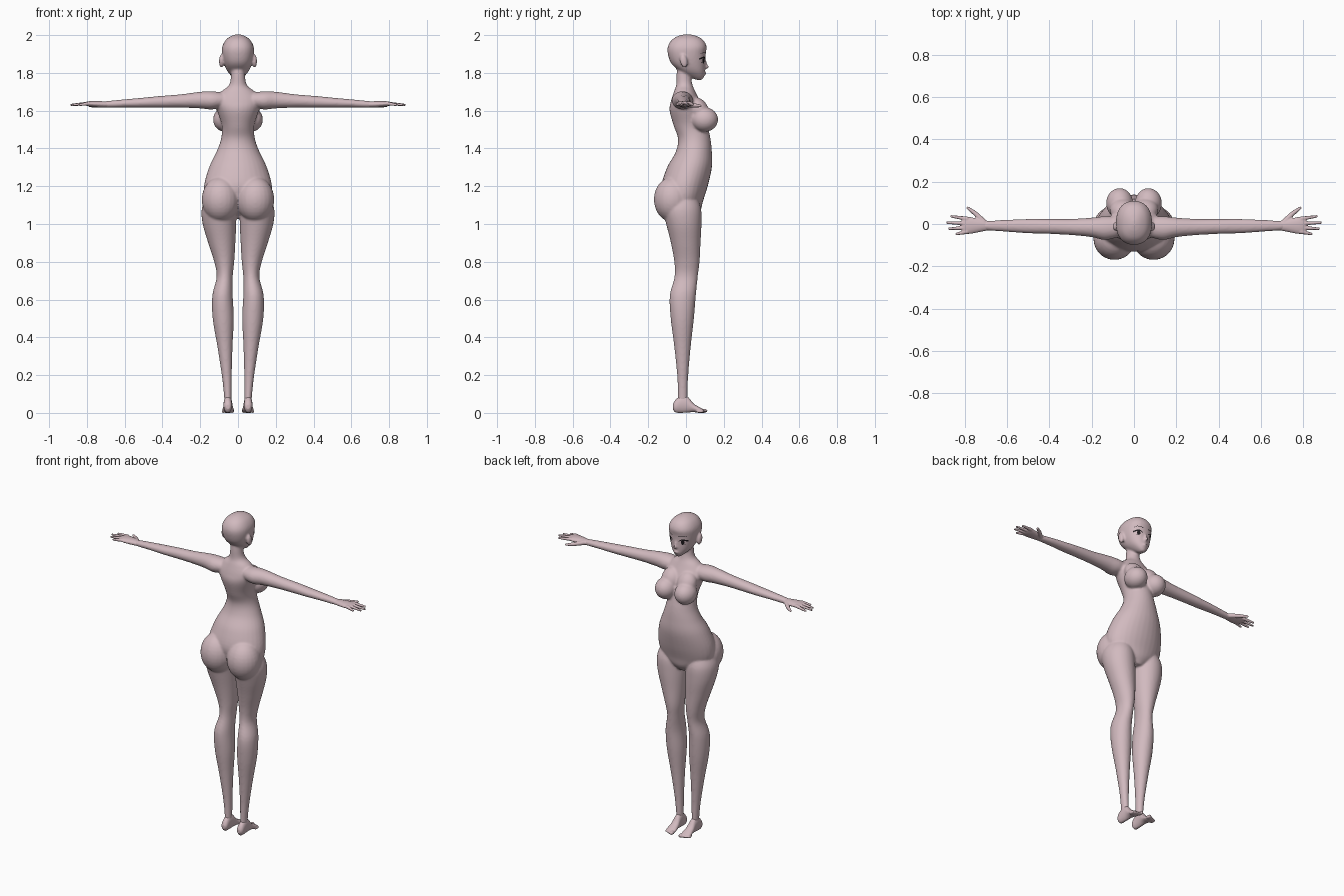
import bpy, bmesh
from math import sin, cos, pi
from mathutils import Vector, Matrix
from mathutils.bvhtree import BVHTree

if "Cube" in bpy.data.objects:
    bpy.data.objects.remove(bpy.data.objects["Cube"])


def material(name, rgb):
    mat = bpy.data.materials.new(name)
    mat.use_nodes = True
    mat.diffuse_color = (*rgb, 1)
    mat.node_tree.nodes["Principled BSDF"].inputs["Base Color"].default_value = (*rgb, 1)
    return mat


skin = material("pale pink skin", (.64, .49, .52))
dark = material("near black", (.012, .01, .012))


def catmull(a, b, c, d, t):
    return [(2*q + (r-p)*t + (2*p-5*q+4*r-s)*t*t + (3*q-p-3*r+s)*t**3) / 2
            for p, q, r, s in zip(a, b, c, d)]


def loft(bm, axis, sections, side=1, power=2.0, count=32, steps=5):
    """Smooth tube through sections given as (position, min a, max a, min b, max b)."""
    rows = []
    last = len(sections) - 1
    for i in range(last):
        a, b, c, d = (sections[max(0, min(last, i + k))] for k in (-1, 0, 1, 2))
        rows += [catmull(a, b, c, d, j / steps) for j in range(steps)]
    rows.append(sections[-1])
    rings = []
    for pos, a0, a1, b0, b1 in rows:
        ring = []
        for k in range(count):
            t = 2 * pi * k / count
            u, v = (abs(f)**(2 / power) * (1 if f > 0 else -1) for f in (cos(t), sin(t)))
            a = (a0 + a1) / 2 + (a1 - a0) / 2 * u
            b = (b0 + b1) / 2 + (b1 - b0) / 2 * v
            x, y, z = {"X": (pos, a, b), "Y": (a, pos, b), "Z": (a, b, pos)}[axis]
            ring.append(bm.verts.new((x * side, y, z)))
        rings.append(ring)
    for lo, hi in zip(rings, rings[1:]):
        for k in range(count):
            n = (k + 1) % count
            bm.faces.new((lo[k], lo[n], hi[n], hi[k]))
    bm.faces.new(rings[0])
    bm.faces.new(rings[-1])


def ball(bm, centre, radii, side=1, tilt=0):
    x, y, z = centre
    mat = (Matrix.Translation((x * side, y, z)) @ Matrix.Rotation(tilt, 4, "X")
           @ Matrix.Diagonal((*radii, 1)))
    bmesh.ops.create_uvsphere(bm, u_segments=24, v_segments=16, radius=1, matrix=mat)


def finger(bm, start, end, r0, r1, side):
    """Tapered rod with rounded ends."""
    for i in range(13):
        t = i / 12
        r = r0 + (r1 - r0) * t
        ball(bm, Vector(start).lerp(Vector(end), t), (r, r, r), side)


def finish(name, bm, voxel, passes):
    """Fuse overlapping volumes into one soft skin."""
    bmesh.ops.recalc_face_normals(bm, faces=bm.faces)
    mesh = bpy.data.meshes.new(name)
    bm.to_mesh(mesh)
    bm.free()
    mesh.materials.append(skin)
    obj = bpy.data.objects.new(name, mesh)
    bpy.context.collection.objects.link(obj)
    fuse = obj.modifiers.new("fuse", "REMESH")
    fuse.mode = "VOXEL"
    fuse.voxel_size = voxel
    fuse.use_smooth_shade = True
    soft = obj.modifiers.new("soften", "SMOOTH")
    soft.factor = .5
    soft.iterations = passes
    return obj


# Torso and neck
bm = bmesh.new()
torso = [(1.03, .04, -.04, .05), (1.07, .11, -.08, .077), (1.12, .17, -.11, .09),
         (1.2, .18, -.13, .115), (1.3, .153, -.1, .137), (1.38, .115, -.055, .137),
         (1.45, .09, -.042, .13), (1.52, .086, -.065, .115), (1.6, .11, -.087, .097),
         (1.65, .125, -.08, .075), (1.7, .09, -.064, .05), (1.735, .048, -.052, .035),
         (1.79, .037, -.05, .025), (1.86, .037, -.045, .02)]
loft(bm, "Z", [(z, -x, x, b, f) for z, x, b, f in torso])

# Head with nose, lips and chin
head = [(1.763, .012, .055, .085), (1.78, .032, .015, .096), (1.81, .057, -.035, .1),
        (1.85, .074, -.078, .102), (1.9, .084, -.096, .104), (1.94, .083, -.096, .109),
        (1.975, .064, -.075, .09), (1.995, .036, -.042, .056), (2.004, .01, -.01, .02)]
loft(bm, "Z", [(z, -x, x, b, f) for z, x, b, f in head], power=2.3)
ball(bm, (0, .104, 1.832), (.009, .02, .011))
ball(bm, (0, .1, 1.845), (.007, .013, .022))
ball(bm, (0, .096, 1.797), (.016, .013, .009))

# Paired body masses
leg = [(1.14, .025, .17, -.11, .06), (1.08, .012, .192, -.125, .08),
       (1.0, .01, .187, -.105, .082), (.9, .014, .158, -.08, .077),
       (.8, .02, .126, -.062, .072), (.72, .028, .113, -.061, .062),
       (.62, .028, .136, -.086, .052), (.5, .022, .134, -.081, .042),
       (.35, .029, .109, -.062, .025), (.2, .033, .086, -.047, .012),
       (.1, .034, .075, -.043, .008), (.03, .036, .07, -.045, .008)]
arm = [(.04, -.05, .03, 1.63, 1.69), (.13, -.075, .037, 1.607, 1.702),
       (.2, -.062, .03, 1.612, 1.7), (.3, -.052, .024, 1.616, 1.687),
       (.42, -.046, .024, 1.616, 1.677), (.5, -.044, .024, 1.616, 1.669),
       (.6, -.037, .02, 1.617, 1.66), (.7, -.03, .014, 1.616, 1.65),
       (.73, -.026, .01, 1.622, 1.644)]
for side in (1, -1):
    loft(bm, "Z", leg, side)
    loft(bm, "X", arm, side)
    ball(bm, (.092, -.07, 1.13), (.1, .1, .12), side)
    ball(bm, (.068, .098, 1.553), (.064, .072, .065), side)
    ball(bm, (.055, .068, 1.605), (.06, .05, .07), side, .5)
    ball(bm, (.088, -.012, 1.862), (.013, .02, .036), side, .2)
body = finish("body", bm, .006, 8)

# Hands
palm = [(.67, -.026, .01, 1.62, 1.645), (.72, -.036, .022, 1.617, 1.65),
        (.77, -.046, .032, 1.62, 1.651), (.8, -.046, .034, 1.625, 1.648),
        (.812, -.04, .028, 1.63, 1.643)]
tips = [(.025, .862, .036), (.003, .882, .006), (-.018, .872, -.022), (-.037, .838, -.047)]
for side, label in ((1, "left"), (-1, "right")):
    bm = bmesh.new()
    loft(bm, "X", palm, side)
    for root, x, y in tips:
        finger(bm, (.79, root, 1.638), (x, y, 1.631), .0105, .0065, side)
    finger(bm, (.71, .01, 1.632), (.75, .05, 1.627), .014, .011, side)
    finger(bm, (.75, .05, 1.627), (.785, .076, 1.625), .011, .007, side)
    finish(label + "_hand", bm, .0035, 3)

# Feet with toes
sole = [(-.07, .042, .064, .02, .045), (-.055, .033, .075, .002, .07),
        (-.02, .032, .076, 0, .095), (.01, .03, .076, .002, .085),
        (.04, .026, .079, .004, .05), (.07, .022, .083, 0, .031),
        (.09, .026, .078, .002, .02)]
for side, label in ((1, "left"), (-1, "right")):
    bm = bmesh.new()
    loft(bm, "Y", sole, side)
    for i in range(5):
        size = .011 if i == 0 else .0075
        ball(bm, (.031 + .0118 * i, .094 - .005 * i, size), (size, .02, size), side)
    finish(label + "_foot", bm, .0035, 3)

# Painted face details laid onto the head
surface = BVHTree.FromObject(body, bpy.context.evaluated_depsgraph_get())


def strip(name, columns, side):
    """Thin plate hugging the face, from (x, low z, high z) columns."""
    bm = bmesh.new()
    rows = []
    for x, low, high in columns:
        row = []
        for k in range(4):
            z = low + (high - low) * k / 3
            hit = surface.ray_cast(Vector((x * side, 1, z)), Vector((0, -1, 0)))[0]
            row.append(bm.verts.new(hit + Vector((0, .0025, 0))))
        rows.append(row)
    for a, b in zip(rows, rows[1:]):
        for k in range(3):
            quad = (a[k], a[k + 1], b[k + 1], b[k])
            bm.faces.new(quad if side > 0 else quad[::-1])
    mesh = bpy.data.meshes.new(name)
    bm.to_mesh(mesh)
    bm.free()
    mesh.materials.append(dark)
    bpy.context.collection.objects.link(bpy.data.objects.new(name, mesh))


lash = [(.019, 1.868, 1.871), (.03, 1.876, 1.882), (.042, 1.879, 1.887),
        (.054, 1.875, 1.884), (.066, 1.869, 1.878)]
brow = [(.016, 1.899, 1.902), (.035, 1.905, 1.909), (.052, 1.906, 1.909), (.064, 1.9, 1.902)]
lid = [(.03, 1.852, 1.853), (.042, 1.85, 1.852), (.056, 1.854, 1.856)]
iris = []
for i in range(9):
    t = pi * (i + .2) / 8.4
    iris.append((.042 - .009 * cos(t), 1.866 - .013 * sin(t), 1.866 + .013 * sin(t)))
for side, label in ((1, "left"), (-1, "right")):
    for part, columns in (("lash", lash), ("brow", brow), ("lower_lid", lid), ("iris", iris)):
        strip(label + "_" + part, columns, side)
